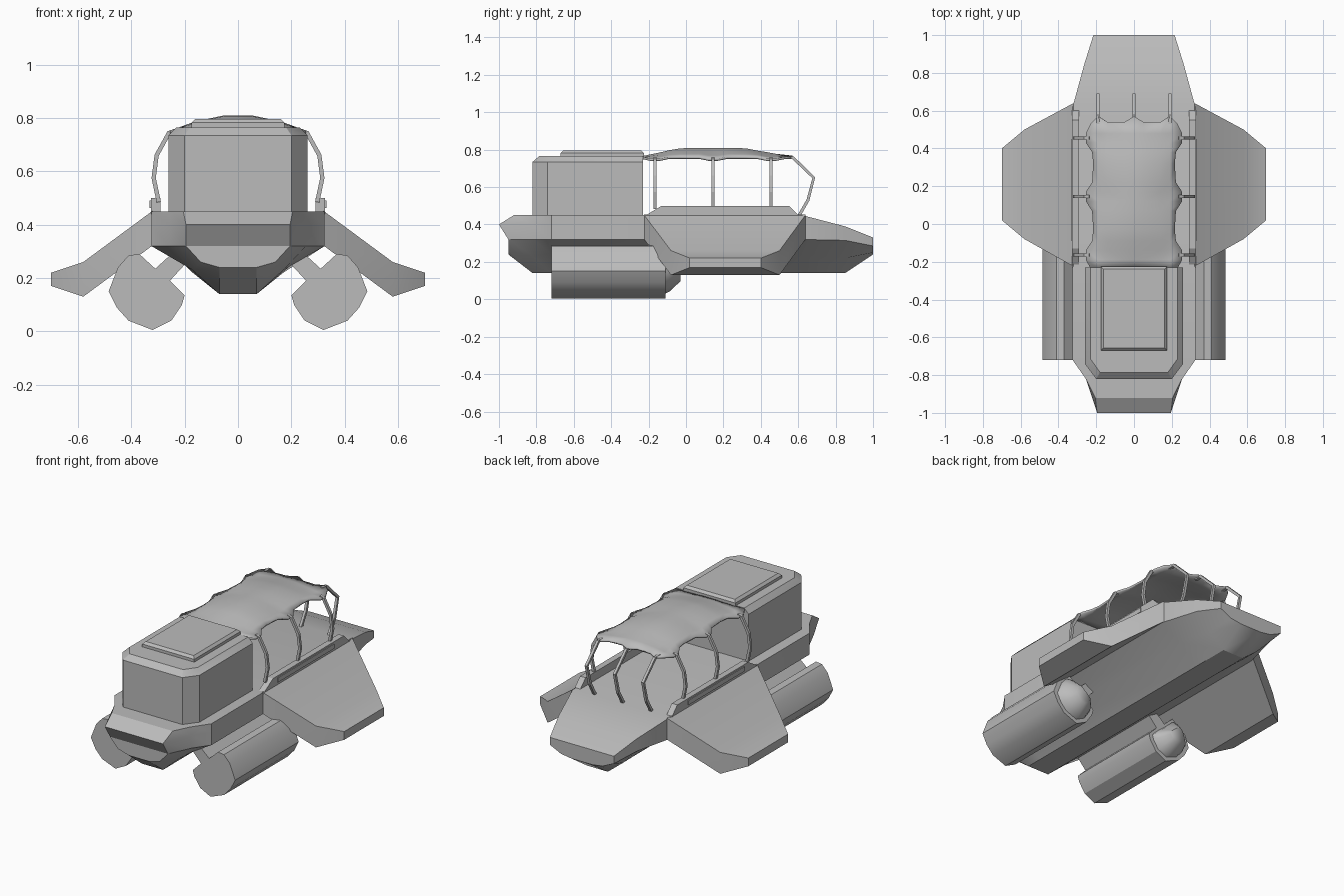
import bpy, bmesh
from mathutils import Vector

if "Cube" in bpy.data.objects:
    bpy.data.objects.remove(bpy.data.objects["Cube"], do_unlink=True)

grey = bpy.data.materials.new("hull grey")
grey.use_nodes = True
grey.diffuse_color = (0.5, 0.5, 0.5, 1)
grey.node_tree.nodes["Principled BSDF"].inputs["Base Color"].default_value = (0.5, 0.5, 0.5, 1)


def finish(name, bm, mirror=False, angle=0.5):
    bmesh.ops.recalc_face_normals(bm, faces=bm.faces)
    mesh = bpy.data.meshes.new(name)
    bm.to_mesh(mesh)
    bm.free()
    obj = bpy.data.objects.new(name, mesh)
    bpy.context.collection.objects.link(obj)
    mesh.materials.append(grey)
    bpy.ops.object.select_all(action="DESELECT")
    obj.select_set(True)
    bpy.context.view_layer.objects.active = obj
    bpy.ops.object.shade_smooth_by_angle(angle=angle)
    if mirror:
        obj.modifiers.new("mirror", "MIRROR").use_clip = True
    return obj


def loft(name, rings, mirror=False, strip_caps=False, angle=0.5):
    """Skin closed rings of points and cap both ends."""
    bm = bmesh.new()
    rows = [[bm.verts.new(p) for p in ring] for ring in rings]
    n = len(rows[0])
    for a, b in zip(rows, rows[1:]):
        for i in range(n):
            j = (i + 1) % n
            bm.faces.new((a[i], a[j], b[j], b[i]))
    for row in (rows[0], rows[-1]):
        if strip_caps:
            for i in range(n // 2 - 1):
                bm.faces.new((row[i], row[i + 1], row[n - 2 - i], row[n - 1 - i]))
        else:
            bm.faces.new(row)
    return finish(name, bm, mirror, angle)


def both_sides(half):
    return half + [(-x, y, z) for x, y, z in reversed(half)]


def ribbon(name, path, axis, width, thick, mirror=False):
    """Sweep a rectangular bar along a flat path."""
    pts = [Vector(p) for p in path]
    axis = Vector(axis)
    rings = []
    for i, p in enumerate(pts):
        tangent = pts[min(i + 1, len(pts) - 1)] - pts[max(i - 1, 0)]
        side = tangent.cross(axis).normalized() * width / 2
        edge = axis * thick / 2
        rings.append([p + side + edge, p - side + edge, p - side - edge, p + side - edge])
    return loft(name, rings, mirror, angle=0.2)


# Hull: deck edge, shoulder, lower edge, chine, keel at each station
nose = [(.205, -.92, .45), (.195, -1, .40), (.195, -.95, .32), (.14, -.95, .26), (.07, -.95, .24)]
stations = [nose]
for y, section in (
    (-.82, ((.255, .45), (.255, .40), (.255, .32), (.17, .23), (.07, .14))),
    (-.72, ((.325, .45), (.325, .40), (.325, .32), (.195, .245), (.07, .14))),
    (.62, ((.325, .45), (.325, .40), (.325, .32), (.195, .245), (.07, .14))),
    (.85, ((.262, .39), (.262, .36), (.262, .315), (.17, .22), (.07, .14))),
    (1, ((.215, .33), (.215, .31), (.215, .285), (.14, .25), (.07, .24))),
):
    stations.append([(x, y, z) for x, z in section])
loft("hull", [both_sides(s) for s in stations], strip_caps=True)

# Cabin block with chamfered front corners and top edge
plan = [(.20, -.82), (.26, -.74), (.26, -.23)]
top_plan = [(.18, -.785), (.23, -.715), (.23, -.23)]
loft("cabin", [both_sides([(x, y, z) for x, y in p])
               for p, z in ((plan, .44), (plan, .735), (top_plan, .765))])

# Roof hatch
loft("roof_hatch", [both_sides([(.175 - d, -.67 + d, z), (.175 - d, -.225 - d, z)])
                    for d, z in ((0, .755), (0, .782), (.014, .796))])

# Swept wings drooping from the deck edge
loft("wing", [[(x, a, hi), (x, b, hi), (x, b, lo), (x, a, lo)] for x, a, b, hi, lo in (
    (.32, -.225, .64, .452, .322), (.58, -.08, .50, .26, .13), (.70, .02, .40, .22, .17))],
    mirror=True)

# Side sills with a long outer panel
loft("side_sill", [[(x, -.23, .44), (x, -.13, .50), (x, .55, .50), (x, .61, .44)]
                   for x in (.29, .327)], mirror=True)
loft("sill_panel", [[(x, -.09, .462), (x, -.09, .49), (x, .45, .49), (x, .45, .462)]
                    for x in (.322, .332)], mirror=True)

# Engine pods with a strut reaching up to the hull and a domed rear
pod = [(.37, .29), (.31, .235), (.255, .285), (.20, .25), (.255, .19), (.20, .135), (.21, .10),
       (.25, .04), (.32, .005), (.41, .04), (.455, .09), (.485, .15), (.45, .24), (.41, .285)]
loft("engine_pod", [[(x, y, z) for x, z in pod] for y in (-.72, -.11)], mirror=True)
body = [p for i, p in enumerate(pod) if i not in (2, 3)]
loft("engine_dome", [[(.335 + (x - .335) * s, y, .145 + (z - .145) * s) for x, z in body]
                     for s, y in ((.85, -.12), (.75, -.09), (.35, -.03))], mirror=True, angle=0.9)

# Canopy roof sheet: scalloped edge that flares where the arches meet it
bm = bmesh.new()
rows = []
for y, half, crown in (
    (-.235, .23, .765), (-.19, .255, .775), (-.14, .255, .785), (-.09, .222, .797),
    (-.03, .216, .807), (.07, .222, .81), (.12, .255, .81), (.17, .255, .81),
    (.22, .222, .81), (.32, .216, .807), (.38, .222, .795), (.43, .255, .787),
    (.48, .255, .778), (.54, .23, .768),
):
    edge = .752 if half > .25 else .762
    last = y > .5
    row = []
    for x, drop, push in ((0, 0, .03), (.05, 0, 0), (.14, .4, 0), (.19, .7, .03), (half, 1, -.01)):
        z = crown + (edge - crown) * drop
        row.append(bm.verts.new((x, y + (push if last else 0), z)))
    rows.append(row)
for a, b in zip(rows, rows[1:]):
    for i in range(len(a) - 1):
        bm.faces.new((a[i], a[i + 1], b[i + 1], b[i]))
roof = finish("canopy_roof", bm, mirror=True, angle=0.6)
if roof.data.polygons[0].normal.z < 0:
    roof.data.flip_normals()
solid = roof.modifiers.new("thickness", "SOLIDIFY")
solid.thickness = .012
solid.offset = -1

# Side window arches
for name, y in (("front", -.165), ("middle", .145), ("rear", .455)):
    ribbon("canopy_arch_" + name,
           [(.235, y, .752), (.258, y, .745), (.305, y, .66), (.316, y, .575), (.297, y, .485)],
           (0, 1, 0), .016, .016, mirror=True)


# Rear window bars
def rear_bar(name, x, mirror):
    ribbon(name, [(x, .53, .757), (x, .572, .757), (x, .683, .65), (x, .652, .53), (x, .60, .44)],
           (1, 0, 0), .016, .016, mirror)


rear_bar("rear_bar_centre", 0, False)
rear_bar("rear_bar_side", .19, True)
